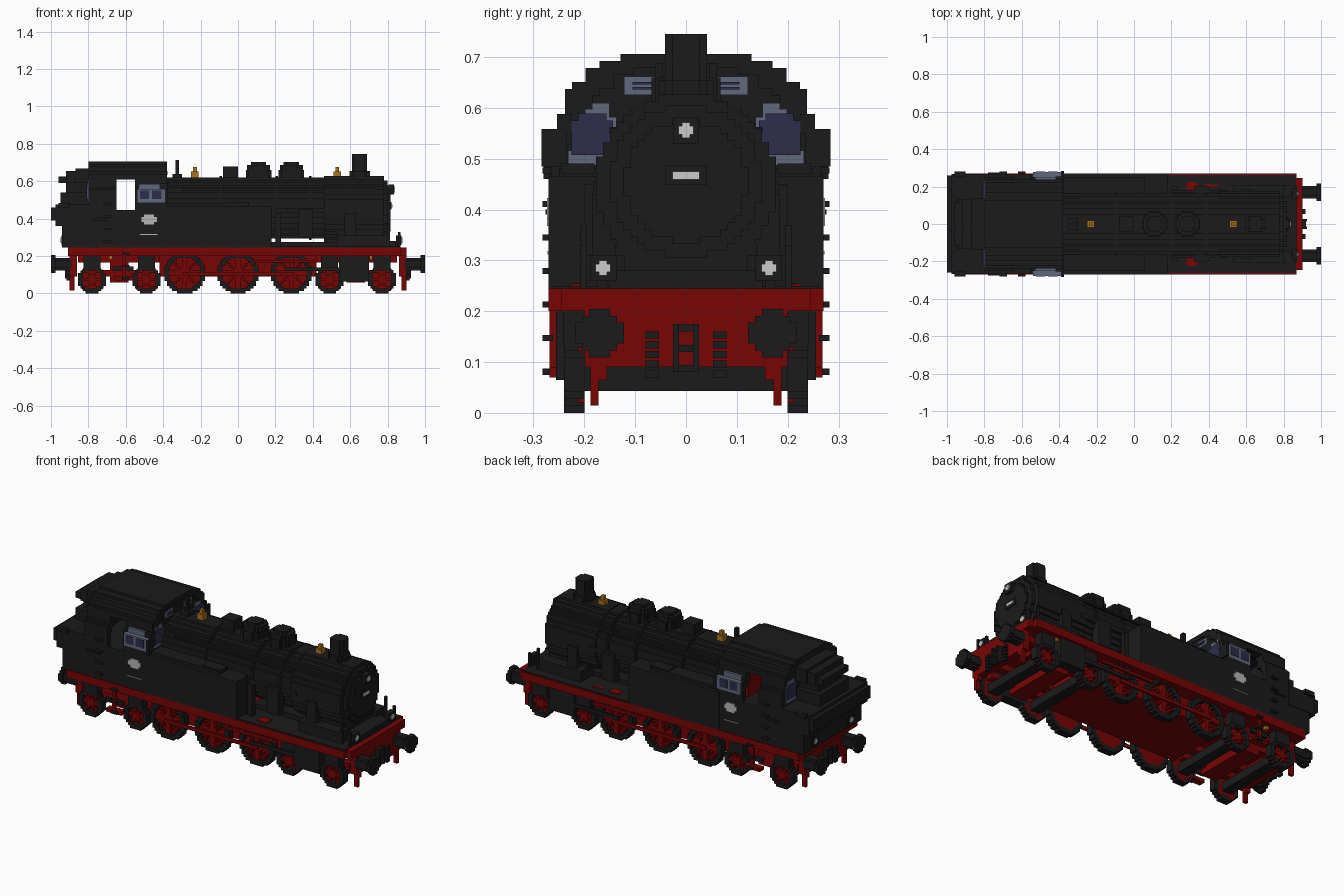
import bpy, bmesh, math

V = 2 / 147  # block size of the stepped shapes

cube = bpy.data.objects.get("Cube")
if cube:
    bpy.data.objects.remove(cube, do_unlink=True)


def material(name, r, g, b):
    m = bpy.data.materials.new(name)
    m.use_nodes = True
    m.diffuse_color = (r, g, b, 1)
    m.node_tree.nodes["Principled BSDF"].inputs["Base Color"].default_value = (r, g, b, 1)
    return m


BLACK = material("soot black", .0108, .0108, .0108)
RED = material("frame red", .185, .0015, .0015)
GOLD = material("brass", .40, .17, .015)
FRAME = material("window grey", .12, .14, .20)
GLASS = material("dark glass", .026, .026, .07)
WHITE = material("lamp white", .6, .6, .6)
GREY = material("plate grey", .47, .47, .47)


def finish(name, bm, mat):
    bmesh.ops.remove_doubles(bm, verts=bm.verts, dist=1e-5)
    bmesh.ops.recalc_face_normals(bm, faces=bm.faces)
    me = bpy.data.meshes.new(name)
    bm.to_mesh(me)
    bm.free()
    me.materials.append(mat)
    ob = bpy.data.objects.new(name, me)
    bpy.context.collection.objects.link(ob)


def box(name, x, y, z, mat, mirror=False):
    """Block from three (low, high) ranges, repeated at -y when mirrored."""
    bm = bmesh.new()
    for y0, y1 in [y, (-y[1], -y[0])] if mirror else [y]:
        for v in bmesh.ops.create_cube(bm, size=1)["verts"]:
            v.co = [lo + (c + .5) * (hi - lo) for c, (lo, hi) in zip(v.co, (x, (y0, y1), z))]
    finish(name, bm, mat)


def cells(name, axis, spans, centre, radius, inside, mat):
    """Stepped solid: square cells passing the rule, extruded along an axis."""
    n = round(2 * radius / V)
    mid = lambda i: (i + .5 - n / 2) * V
    keep = {(i, j) for i in range(n) for j in range(n) if inside(mid(i), mid(j))}
    put = {"x": lambda u, v, w: (w, u, v), "y": lambda u, v, w: (u, w, v),
           "z": lambda u, v, w: (u, v, w)}[axis]
    bm = bmesh.new()

    def quad(pts):
        bm.faces.new([bm.verts.new(put(centre[0] + (i - n / 2) * V,
                                       centre[1] + (j - n / 2) * V, w)) for i, j, w in pts])
    for a, b in spans:
        for i, j in keep:
            ring = [(i, j), (i + 1, j), (i + 1, j + 1), (i, j + 1)]
            for w in (a, b):
                quad([(*p, w) for p in ring])
            for k, (di, dj) in enumerate([(0, -1), (1, 0), (0, 1), (-1, 0)]):
                if (i + di, j + dj) not in keep:
                    p, q = ring[k], ring[(k + 1) % 4]
                    quad([(*p, a), (*q, a), (*q, b), (*p, b)])
    finish(name, bm, mat)


def disc(name, axis, spans, centre, r, mat, hole=0):
    cells(name, axis, spans, centre, r, lambda u, v: hole <= math.hypot(u, v) < r, mat)


def wheel(name, x, r, spokes, hole):
    zc = round(2 * r / V) * V / 2
    disc(name + "_tyre", "y", [(.2, .24), (-.24, -.2)], (x, zc), r, BLACK, r * hole)
    disc(name + "_web", "y", [(.2, .212), (-.212, -.2)], (x, zc), r * .9, RED)

    def spoke(u, v):
        d = math.hypot(u, v)
        return d < r * .8 and (d < r * .3 or
                               abs(math.sin(spokes / 2 * math.atan2(v, u))) * d * 2 / spokes < .007)
    cells(name + "_spokes", "y", [(.21, .236), (-.236, -.21)], (x, zc), r, spoke, RED)
    return zc


# Running gear
for i, x in enumerate((-.285, 0, .285)):
    wheel(f"driving_wheel_{i}", x, .109, 8, .76)
for i, x in enumerate((-.78, -.49, .49, .77)):
    zc = wheel(f"bogie_wheel_{i}", x, .075, 6, .66)
    box(f"bogie_axle_{i}", (x - .03, x + .03), (-.2, .2), (zc - .032, zc + .015), BLACK)
    box(f"axle_box_{i}", (x - .045, x + .045), (.19, .242), (zc + .06, .2), BLACK, True)
box("main_frame", (-.42, .42), (-.19, .19), (.09, .2), RED)
for end, x in (("rear", -.635), ("front", .63)):
    box(end + "_bogie_beam", (x - .2, x + .2), (.13, .17), (.09, .125), RED, True)
    box(end + "_bogie_bolster", (x - .05, x + .05), (-.17, .17), (.06, .2), RED)
    box(end + "_bogie_frame", (x - .22, x + .22), (.13, .17), (.165, .2), RED, True)
box("coupling_rod", (-.3, .3), (.24, .25), (.095, .115), RED, True)
box("piston_rod", (.25, .54), (.245, .255), (.12, .14), BLACK, True)
box("valve_gear", (.08, .42), (.24, .252), (.165, .18), RED, True)
box("steam_cylinder", (.54, .7), (.2, .256), (.065, .2), BLACK, True)
box("bogie_spring", (-.69, -.67), (.22, .242), (.182, .2), GOLD, True)
box("front_spring", (.702, .72), (.22, .242), (.182, .2), GOLD, True)
box("brake_bar", (-.67, -.56), (.24, .255), (.12, .145), BLACK, True)
box("cab_lower_step", (-.66, -.56), (.23, .268), (.07, .09), RED, True)
box("cab_step_hanger", (-.62, -.6), (.255, .268), (.07, .2), RED, True)

# Running board and buffer beams
box("running_board", (-.91, .87), (-.27, .27), (.2, .245), RED)
box("running_board_nose", (.87, .9), (-.245, .245), (.2, .245), RED)
box("deck_plate", (.17, .865), (-.262, .262), (.24, .25), BLACK)
for s, end in ((1, "front"), (-1, "rear")):
    span = lambda a, b: tuple(sorted((s * a, s * b)))
    box(end + "_buffer_beam", span(.86, .9), (-.2, .2), (.09, .22), RED)
    box(end + "_rail_guard", span(.875, .9), (.172, .188), (.015, .1), RED, True)
    box(end + "_guard_bracket", span(.875, .9), (.155, .175), (.065, .1), RED, True)
    box(end + "_coupling_link", span(.9, .925), (.014, .026), (.08, .175), BLACK, True)
    for i in range(3):
        z = .08 + i * .04
        box(f"{end}_coupling_bar_{i}", span(.9, .92), (-.015, .015), (z, z + .014), BLACK)
    for i in range(5):
        z = .07 + i * .019
        box(f"{end}_hose_ring_{i}", span(.9, .918), (.053, .08), (z, z + .014), BLACK, True)
    for side in (1, -1):
        disc(end + "_buffer_stem", "x", [span(.89, .98)], (side * .17, .157), .035, BLACK)
        disc(end + "_buffer_head", "x", [span(.975, 1)], (side * .17, .157), .049, BLACK)

# Boiler and smokebox
disc("boiler", "x", [(-.4, .46)], (0, .457), .165, BLACK)
disc("smokebox", "x", [(.46, .78)], (0, .45), .177, BLACK)
disc("boiler_bands", "x", [(x, x + .014) for x in (-.1, .2, .38)], (0, .457), .17, BLACK)
disc("smokebox_door", "x", [(.78, .8)], (0, .455), .15, BLACK)
disc("door_bulge", "x", [(.8, .815)], (0, .455), .12, BLACK)
box("boiler_cradle", (.17, .54), (-.1, .1), (.245, .275), BLACK)
box("smokebox_saddle", (.53, .78), (-.14, .14), (.24, .33), BLACK)
box("cylinder_cover", (.53, .8), (.12, .205), (.24, .31), BLACK, True)
box("steam_pipe", (.57, .63), (.13, .185), (.3, .43), BLACK, True)
box("front_step_plate", (.78, .87), (-.15, .15), (.245, .28), BLACK)
box("boiler_handrail", (-.3, .74), (.135, .15), (.55, .562), BLACK, True)
box("air_pump", (.32, .4), (.15, .2), (.3, .45), BLACK, True)
box("pump_pipe", (.2, .5), (.165, .182), (.43, .455), BLACK, True)
box("feed_pipe", (.2, .23), (.17, .2), (.24, .43), BLACK, True)
box("oil_box", (.28, .34), (.175, .225), (.245, .254), RED, True)
box("oil_pipe", (.38, .45), (.2, .215), (.245, .253), RED)
for x, z in ((.8, .37), (.855, .33)):
    box("front_post", (x, x + .013), (.195, .208), (.24, z), BLACK, True)

# Chimney, domes and fittings
disc("chimney_base", "z", [(.6, .655)], (.65, 0), .055, BLACK)
disc("chimney", "z", [(.62, .745)], (.65, 0), .041, BLACK)
for i, x in enumerate((.11, .285)):
    for r, top in ((.068, .66), (.061, .688), (.041, .703)):
        disc(f"dome_{i}", "z", [(.59, top)], (x, 0), r, BLACK)
box("sand_box", (-.08, .0), (-.04, .04), (.6, .68), BLACK)
box("whistle_pipe", (-.335, -.315), (-.012, .012), (.6, .715), BLACK)
box("whistle_foot", (-.35, -.3), (-.03, .03), (.6, .64), BLACK)
for i, x in enumerate((-.23, .53)):
    box(f"valve_foot_{i}", (x - .02, x + .02), (-.02, .02), (.61, .652), GOLD)
    box(f"valve_top_{i}", (x - .01, x + .01), (-.01, .01), (.645, .675), GOLD)

# Side tanks
box("side_tank", (-.4, .18), (.1, .27), (.245, .465), BLACK, True)
box("tank_top", (-.38, .05), (.14, .25), (.46, .482), BLACK, True)
box("tank_filler", (-.06, .06), (.18, .245), (.47, .49), BLACK, True)

# Cab with door opening and stepped roof
ROOF = [(.555, .27), (.575, .25), (.632, .232), (.655, .218), (.672, .2), (.692, .17), (.712, .132)]
MID = (0, .481)


def half(z):
    return next((w for top, w in ROOF if z < top), 0)


def section(y, z):
    return z + MID[1] > .245 and abs(y) < half(z + MID[1])


def shell(y, z):
    z0 = z + MID[1]
    return section(y, z) and (z0 < .45 or abs(y) > half(z0 + .034) - .03)


def doorway(y, z):
    return shell(y, z) and not .45 < z + MID[1] < .61


cells("cab_walls", "x", [(-.8, -.65), (-.55, -.38)], MID, .28, shell, BLACK)
cells("cab_doorway", "x", [(-.65, -.55)], MID, .28, doorway, BLACK)
cells("cab_end_walls", "x", [(-.8, -.78), (-.4, -.385)], MID, .28, section, BLACK)
box("cab_backhead", (-.54, -.5), (-.2, .2), (.44, .56), RED)

# Rear canopy in shallow steps
for x, y, z in ((-.87, .14, .668), (-.92, .13, .655), (-.96, .115, .625)):
    box("rear_canopy", (x, -.79), (-y, y), (.59, z), BLACK)

# Bunker
box("bunker", (-.94, -.8), (-.265, .265), (.245, .47), BLACK)
box("bunker_flare", (-.975, -.8), (-.268, .268), (.36, .475), BLACK)
box("bunker_lip", (-1, -.95), (-.26, .26), (.39, .46), BLACK)
box("bunker_rim", (-.96, -.9), (.255, .28), (.46, .485), BLACK, True)
box("coal_bin", (-.95, -.8), (-.13, .13), (.47, .54), BLACK)
box("coal_heap", (-.92, -.8), (-.1, .1), (.53, .61), BLACK)
box("bunker_grip", (-.78, -.7), (.265, .276), (.39, .4), BLACK, True)
for i in range(7):
    z = .075 + i * .066
    x = -.6 if i < 3 else -.7
    box(f"ladder_rung_{i}", (x - .02, x + .02), (.262, .282), (z, z + .012), BLACK, True)

# Windows
box("side_window", (-.54, -.39), (.235, .277), (.485, .558), FRAME, True)
box("side_window_hood", (-.53, -.42), (.225, .252), (.555, .586), FRAME, True)
box("side_window_panes", (-.525, -.475), (.27, .28), (.505, .55), GLASS, True)
box("side_window_rear_pane", (-.46, -.41), (.27, .28), (.505, .55), GLASS, True)
box("window_post", (-.39, -.375), (.235, .284), (.485, .558), BLACK, True)
box("window_post_top", (-.42, -.375), (.225, .254), (.55, .588), BLACK, True)
for end, wall, out in (("front", -.385, 1), ("rear", -.8, -1)):
    for s in (1, -1):
        for size, mat, d in ((1, FRAME, .005), (.7, GLASS, .009)):
            cells(end + "_window", "x", [(wall, wall + out * d)], (s * .184, .548), .061 * size,
                  lambda y, z: abs(y) < .05 * size and (z < .04 * size or abs(y) < .035 * size), mat)
box("upper_window", (-.386, -.379), (.05, .122), (.625, .662), FRAME, True)
for z in (.636, .646):
    box("upper_window_slit", (-.38, -.375), (.055, .105), (z, z + .005), GLASS, True)


# Lamps and plates
def lamp(name, x, s, y, z):
    xs = lambda a, b: tuple(sorted((x + s * a, x + s * b)))
    box(name + "_body", xs(-.03, 0), (y - .026, y + .026), (z - .026, z + .026), BLACK)
    for w, h in ((.015, .008), (.008, .015)):
        box(name + "_lens", xs(-.001, .006 - w / 5), (y - w, y + w), (z - h, z + h), WHITE)


lamp("top_lamp", .835, 1, 0, .556)
for s in (1, -1):
    lamp("front_lamp", .875, 1, s * .163, .285)
    lamp("rear_lamp", -.945, -1, s * .163, .285)
box("lamp_stand", (.84, .87), (.155, .175), (.24, .27), BLACK, True)
box("door_plate_back", (.81, .82), (-.04, .04), (.448, .488), BLACK)
box("door_plate", (.819, .826), (-.027, .027), (.459, .475), WHITE)
cells("round_plate", "y", [(.268, .273), (-.273, -.268)], (-.475, .395), .041,
      lambda u, v: abs(v) < .03 and abs(u) + abs(v) < .05, GREY)
box("builder_strip", (-.525, -.43), (.268, .272), (.312, .318), GREY, True)
